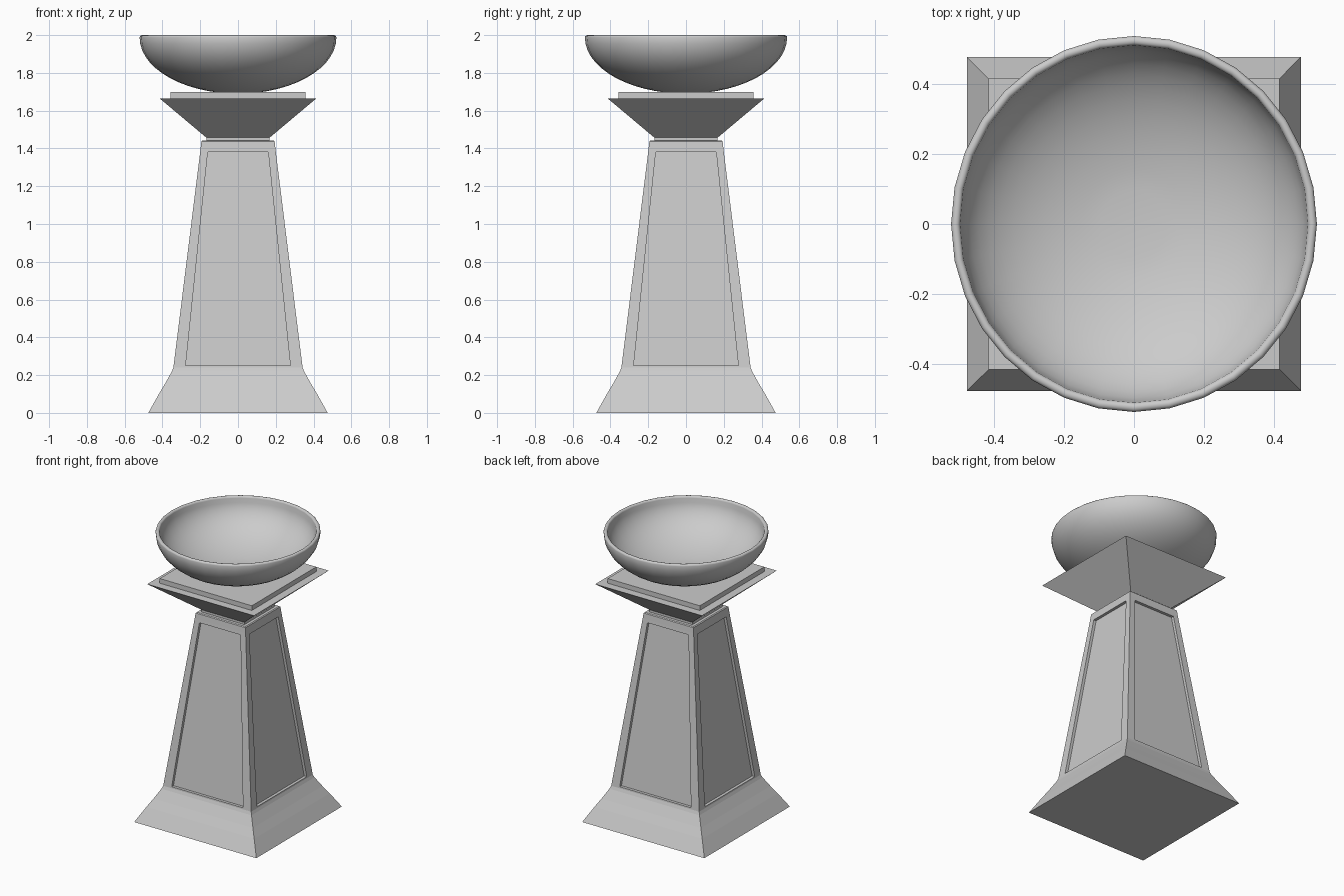
import bpy, bmesh, math
from mathutils import Matrix

if "Cube" in bpy.data.objects:
    bpy.data.objects.remove(bpy.data.objects["Cube"])


def finish(name, bm, smooth=False):
    bmesh.ops.remove_doubles(bm, verts=bm.verts, dist=1e-5)
    bmesh.ops.recalc_face_normals(bm, faces=bm.faces)
    me = bpy.data.meshes.new(name)
    bm.to_mesh(me)
    bm.free()
    ob = bpy.data.objects.new(name, me)
    bpy.context.collection.objects.link(ob)
    if smooth:
        bpy.context.view_layer.objects.active = ob
        ob.select_set(True)
        bpy.ops.object.shade_smooth_by_angle(angle=math.radians(40))
        ob.select_set(False)
    return ob


def stack(bm, profile, n, sx=1, sy=1, phase=0):
    """Sweep (radius, z) rings around z and cap both ends."""
    rings = [[bm.verts.new((r * sx * math.cos(phase + 2 * math.pi * i / n),
                            r * sy * math.sin(phase + 2 * math.pi * i / n), z))
              for i in range(n)] for r, z in profile]
    for a, b in zip(rings, rings[1:]):
        for i in range(n):
            j = (i + 1) % n
            bm.faces.new((a[i], a[j], b[j], b[i]))
    bm.faces.new(rings[0][::-1])
    bm.faces.new(rings[-1])


def square_part(name, profile):
    bm = bmesh.new()
    stack(bm, [(w * math.sqrt(2), z) for w, z in profile], 4, phase=math.pi / 4)
    return finish(name, bm)


# Flared plinth
square_part("plinth", [(0.475, 0), (0.447, 0.05), (0.419, 0.10), (0.386, 0.155),
                       (0.350, 0.22), (0.342, 0.24)])

# Tapered shaft with a recessed panel on each side
Z0, Z1, W0, W1, DEPTH = 0.24, 1.40, 0.342, 0.198, 0.02
def half(z):
    return W0 + (W1 - W0) * (z - Z0) / (Z1 - Z0)

bm = bmesh.new()
def loop(corners, depth=0):
    return [(x, -half(z) + depth, z) for x, z in corners]

outer = [(-W0, Z0), (W0, Z0), (W1, Z1), (-W1, Z1)]
panel = [(-0.277, 0.25), (0.277, 0.25), (0.16, 1.38), (-0.16, 1.38)]
for k in range(4):
    rot = Matrix.Rotation(k * math.pi / 2, 3, 'Z')
    rings = [[bm.verts.new(p) for p in pts]
             for pts in (loop(outer), loop(panel), loop(panel, DEPTH))]
    for a, b in zip(rings, rings[1:]):
        for i in range(4):
            j = (i + 1) % 4
            bm.faces.new((a[i], a[j], b[j], b[i]))
    bm.faces.new(rings[2])
    bmesh.ops.rotate(bm, verts=sum(rings, []), cent=(0, 0, 0), matrix=rot)
bmesh.ops.remove_doubles(bm, verts=bm.verts, dist=1e-5)
bmesh.ops.holes_fill(bm, edges=[e for e in bm.edges if e.is_boundary], sides=4)
finish("shaft", bm)

# Shaft top, neck, flared capital and slab
square_part("shaft_cap", [(W1, 1.40), (0.194, 1.437), (0.188, 1.442)])
square_part("neck", [(0.168, 1.43), (0.168, 1.465)])
square_part("capital", [(0.165, 1.455), (0.415, 1.665)])
square_part("slab", [(0.358, 1.66), (0.358, 1.698)])

# Round bowl with a thick rolled rim
def arc(r, h, start_r, steps=12):
    a0 = math.asin(start_r / r)
    return [(r * math.sin(t), 2 - 0.012 - h * math.cos(t))
            for t in (a0 + (math.pi / 2 - a0) * i / steps for i in range(steps + 1))]

outside = arc(0.529, 0.298, 0.10)
inside = arc(0.503, 0.270, 0.096)[::-1]
rim = [(0.516 + 0.013 * math.cos(t), 1.988 + 0.012 * math.sin(t))
       for t in (math.pi * i / 6 for i in range(1, 6))]
bm = bmesh.new()
stack(bm, outside + rim + inside, 32, sx=0.985, sy=1.012)
finish("bowl", bm, smooth=True)
